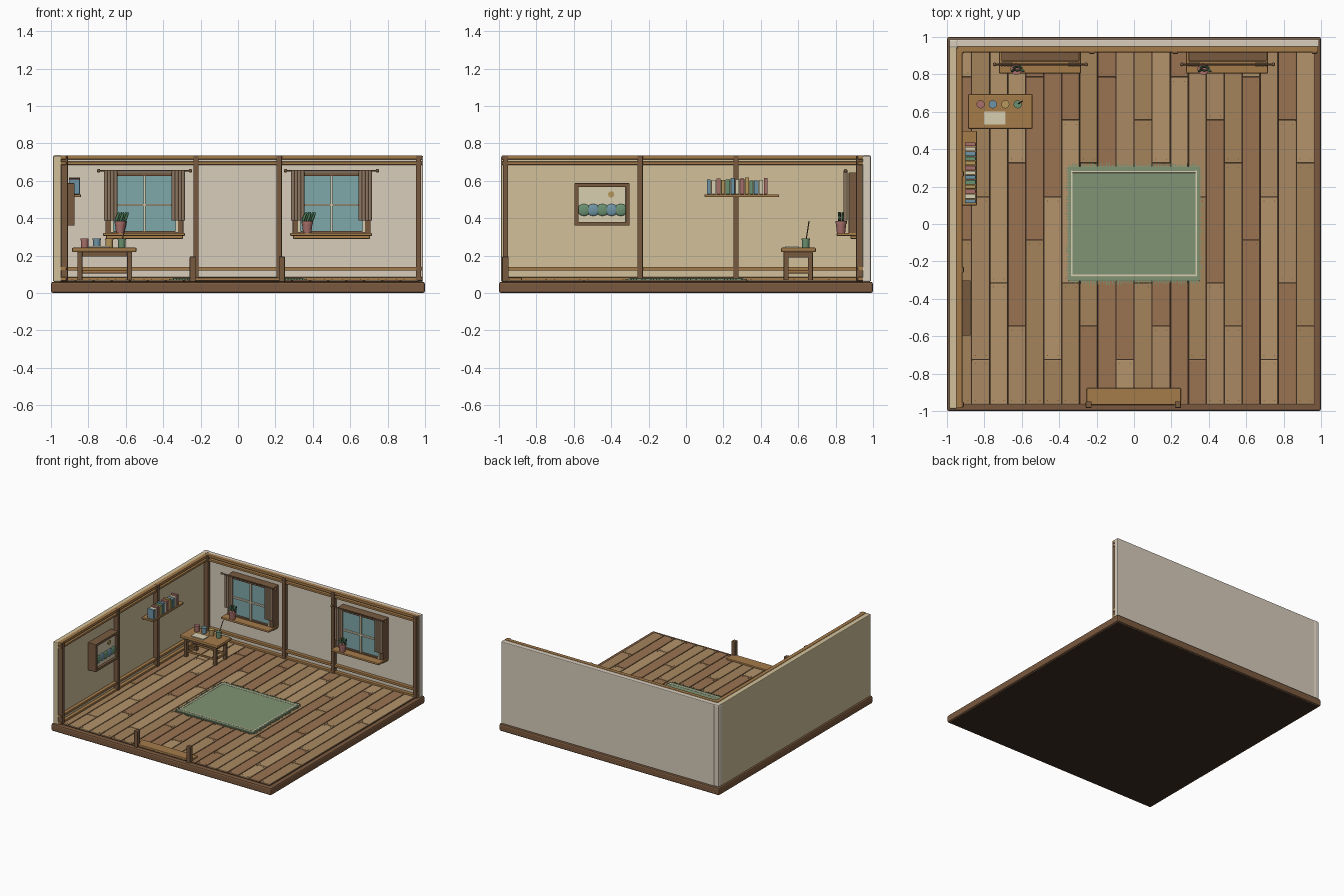
import bpy, bmesh, math, random
from mathutils import Vector, Matrix

if "Cube" in bpy.data.objects:
    bpy.data.objects.remove(bpy.data.objects["Cube"])
random.seed(4)

def mat(name, hexa):
    m = bpy.data.materials.new(name)
    c = [int(hexa[i:i + 2], 16) / 255 for i in (0, 2, 4)]
    m.diffuse_color = [((v + .055) / 1.055) ** 2.4 for v in c] + [1]
    m.use_nodes = True
    m.node_tree.nodes["Principled BSDF"].inputs["Base Color"].default_value = m.diffuse_color
    return m

DARK = mat("dark_wood", "785a40")
WOOD = mat("wood", "a57b4a")
EDGE = mat("slab_wood", "7a593e")
GAP = mat("gap", "3d2d22")
PLANKS = [mat("plank_%d" % i, h) for i, h in enumerate(("b3946b", "a5835c", "9b7452", "aa8a62"))]
PLASTER = mat("plaster", "d8cdbc")
PLASTER2 = mat("plaster_warm", "d2c09a")
CREAM = mat("cream", "d8ceb0")
GLASS = mat("glass", "7fa9aa")
CLOTH = mat("curtain", "8d7660")
RUG = mat("rug", "7f9474")
RED, BLUE, TAN, GREEN = (mat(n, h) for n, h in
    (("rose", "a8706a"), ("blue", "6f94a4"), ("ochre", "b8995c"), ("sage", "6a9070")))
LEAF = mat("leaf", "47714f")

def make(name, bm, m, bevel=0, smooth=False):
    me = bpy.data.meshes.new(name)
    bm.to_mesh(me)
    bm.free()
    o = bpy.data.objects.new(name, me)
    bpy.context.collection.objects.link(o)
    me.materials.append(m)
    if smooth:
        for p in me.polygons:
            p.use_smooth = len(p.vertices) <= 4
    if bevel:
        b = o.modifiers.new("bevel", "BEVEL")
        b.width, b.segments = bevel, 2
    return o

def add_box(bm, lo, hi):
    lo, hi = Vector(lo), Vector(hi)
    bmesh.ops.create_cube(bm, size=1, matrix=Matrix.Translation((lo + hi) / 2) @ Matrix.Diagonal((*(hi - lo), 1)))

def box(name, lo, hi, m, bevel=.003):
    bm = bmesh.new()
    add_box(bm, lo, hi)
    return make(name, bm, m, bevel)

def rod(name, a, b, r, m, r2=None, n=16):
    bm = bmesh.new()
    a, b = Vector(a), Vector(b)
    q = (b - a).to_track_quat('Z', 'Y').to_matrix().to_4x4()
    bmesh.ops.create_cone(bm, cap_ends=True, segments=n, radius1=r, radius2=r if r2 is None else r2,
                          depth=(b - a).length, matrix=Matrix.Translation((a + b) / 2) @ q)
    return make(name, bm, m, smooth=True)

def ball(name, c, s, m, rot=None):
    bm = bmesh.new()
    bmesh.ops.create_uvsphere(bm, u_segments=14, v_segments=8, radius=1, matrix=Matrix.Translation(c)
                              @ (rot or Matrix()) @ Matrix.Diagonal((*s, 1)))
    return make(name, bm, m, smooth=True)

# base slab and floor
box("base_slab", (-1, -1, 0), (1, 1, .06), EDGE, .012)
box("base_underside", (-.985, -.985, -.0005), (.985, .985, .01), GAP, 0)
box("floor_gap_layer", (-.965, -.965, .05), (.965, .95, .063), GAP, 0)
bms = [bmesh.new() for _ in PLANKS]
nails = bmesh.new()
starts = (.785, .145, .555, .325)
w = .0965
for i in range(20):
    x = (i - 10) * w
    j = starts[i % 4]
    cuts = [-.965, j - .87, j, .95]
    for k in range(3):
        y0, y1 = cuts[k] + .002, cuts[k + 1] - .002
        add_box(bms[random.randrange(4)], (x + .003, y0, .055), (x + w - .003, y1, .07))
        for y in (y0 + .02, y1 - .02):
            for dx in (.02, w - .02):
                bmesh.ops.create_cone(nails, cap_ends=True, segments=6, radius1=.003, radius2=.003,
                                      depth=.002, matrix=Matrix.Translation((x + dx, y, .0705)))
for i, bm in enumerate(bms):
    make("floor_planks_%d" % i, bm, PLANKS[i], .002)
make("floor_nails", nails, DARK)

# walls
box("back_wall", (-.95, .945, .06), (.99, .988, .733), PLASTER, .006)
box("left_wall", (-.988, -.988, .06), (-.945, .95, .733), PLASTER2, .006)
box("wall_corner_post", (-.99, .94, .06), (-.94, .99, .737), PLASTER, .012)

# wall timbers
for z0, z1 in ((.065, .085), (.12, .14), (.685, .702), (.715, .736)):
    box("back_rail", (-.94, .918, z0), (.985, .95, z1), WOOD)
    box("left_rail", (-.95, -.985, z0), (-.918, .94, z1), WOOD)
for p in (-.93, -.225, .22, .965):
    box("back_post", (p - .014, .91, .065), (p + .014, .95, .736), DARK)
for p in (-.965, -.245, .268, .925):
    box("left_post", (-.95, p - .014, .065), (-.91, p + .014, .736), DARK)

# windows with curtains and a potted plant
for cx in (-.5, .5):
    box("window_glass", (cx - .18, .885, .325), (cx + .18, .90, .635), GLASS, 0)
    for s in (-1, 1):
        a, b = sorted((cx + s * .178, cx + s * .208))
        box("window_jamb", (a, .87, .32), (b, .95, .64), DARK)
        a, b = sorted((cx + s * .165, cx + s * .18))
        box("sash_stile", (a, .868, .322), (b, .905, .638), CREAM, .002)
        for k in range(4):
            x = cx + s * (.156 + k * .0165)
            rod("curtain_fold", (x, .853, .388), (x, .853, .652), .0115, CLOTH, n=10)
        ball("rod_finial", (cx + s * .245, .853, .654), (.01,) * 3, DARK)
    box("window_header", (cx - .208, .87, .625), (cx + .208, .95, .645), DARK)
    box("window_bottom_rail", (cx - .208, .87, .315), (cx + .208, .95, .332), DARK)
    box("muntin_upright", (cx - .006, .872, .325), (cx + .006, .905, .635), CREAM, .002)
    box("muntin_cross", (cx - .17, .872, .465), (cx + .17, .905, .477), CREAM, .002)
    box("window_sill", (cx - .221, .805, .305), (cx + .216, .935, .322), WOOD, .005)
    box("sill_apron", (cx - .205, .88, .29), (cx + .205, .945, .306), WOOD)
    rod("curtain_rod", (cx - .24, .853, .654), (cx + .24, .853, .654), .005, DARK, n=10)
    px, py = cx - .13, .829
    rod("plant_pot", (px, py, .322), (px, py, .378), .022, RED, .029)
    rod("plant_pot_rim", (px, py, .372), (px, py, .384), .031, RED)
    for k in range(5):
        t = Matrix.Rotation(.35 + .08 * (k % 2), 4, 'Y') @ Matrix.Rotation((k - 2) * .1, 4, 'X')
        ball("plant_leaf", (px - .016 + k * .012, py + (-.008, .009)[k % 2], .404), (.008, .006, .032), LEAF, t)

# low table
box("table_top", (-.888, .508, .218), (-.542, .695, .243), WOOD, .008)
for x in (-.845, -.58):
    for y in (.535, .665):
        box("table_leg", (x - .013, y - .013, .068), (x + .013, y + .013, .22), DARK)
    box("table_side_apron", (x - .008, .535, .19), (x + .008, .665, .219), DARK)
    box("table_side_stretcher", (x - .007, .535, .105), (x + .007, .665, .12), WOOD)
for y in (.535, .665):
    box("table_long_apron", (-.845, y - .008, .195), (-.58, y + .008, .219), DARK)
    box("table_long_stretcher", (-.845, y - .007, .105), (-.58, y + .007, .12), WOOD)
for x, m in zip((-.82, -.755, -.688, -.622), (RED, BLUE, TAN, GREEN)):
    rod("paint_cup", (x, .64, .242), (x, .64, .288), .019, m, .021)
    rod("paint_cup_rim", (x, .64, .284), (x, .64, .291), .022, m)
rod("brush", (-.622, .64, .27), (-.595, .658, .385), .003, DARK, n=8)
box("paper", (-.802, .532, .243), (-.688, .602, .251), CREAM, .001)

# wall shelf with books
box("shelf", (-.945, .10, .513), (-.84, .497, .528), WOOD)
y = .112
for k in range(13):
    t = (.022, .027, .024)[k % 3]
    h = random.uniform(.072, .092)
    box("book", (-.903, y, .528), (-.846, y + t - .002, .528 + h), (BLUE, RED, GREEN, CREAM, TAN)[k * 3 % 5], .002)
    y += t + .001

# framed picture
box("picture_panel", (-.945, -.59, .365), (-.893, -.31, .58), CREAM, 0)
for y0, y1, z0, z1 in ((-.597, -.575, .36, .587), (-.323, -.301, .36, .587),
                       (-.59, -.31, .36, .38), (-.59, -.31, .567, .587)):
    box("picture_frame", (-.945, y0, z0), (-.874, y1, z1), DARK)
for k in range(5):
    ball("painted_hill", (-.89, -.545 + k * .049, .444), (.009, .037, .032), (GREEN, BLUE)[k % 2])
rod("painted_sun", (-.895, -.40, .527), (-.885, -.40, .527), .017, TAN)

# rug with border and fringe
box("rug", (-.35, -.305, .068), (.35, .308, .079), RUG, .003)
for s in (-1, 1):
    box("rug_border_side", (s * .333 - .005, -.28, .076), (s * .333 + .005, .285, .081), CREAM, .001)
    yb = .002 + s * .277
    box("rug_border_end", (-.338, yb - .005, .076), (.338, yb + .005, .081), CREAM, .001)
    fr = bmesh.new()
    for k in range(46):
        x = -.345 + k * .01533
        e = s * (.315 + random.uniform(0, .012))
        add_box(fr, (x - .003, min(e, s * .3), .07), (x + .003, max(e, s * .3), .075))
    for k in range(40):
        y = -.295 + k * .0152
        e = s * (.355 + random.uniform(0, .012))
        add_box(fr, (min(e, s * .345), y - .003, .07), (max(e, s * .345), y + .003, .075))
    make("rug_fringe", fr, RUG)

# entrance threshold and posts
box("threshold", (-.253, -.967, .065), (.25, -.877, .083), WOOD, .005)
for x in (-.242, .235):
    box("entrance_post", (x - .016, -.983, .06), (x + .016, -.948, .195), DARK, .004)
